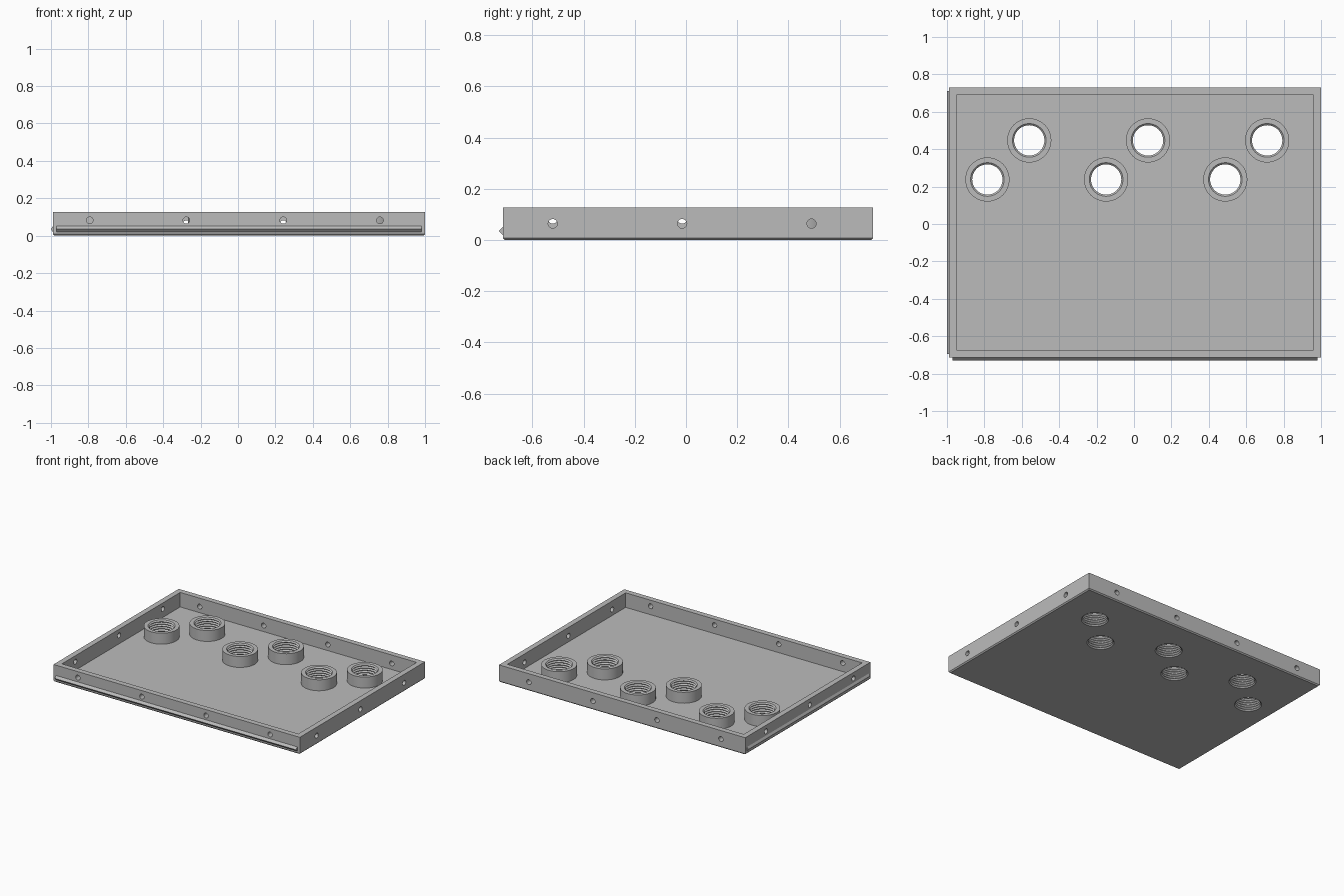
import bpy, bmesh, math
from mathutils import Matrix, Vector

cube = bpy.data.objects.get("Cube")
if cube:
    bpy.data.objects.remove(cube, do_unlink=True)

# One plain grey for the whole model
grey = bpy.data.materials.new("plain grey")
grey.use_nodes = True
colour = (0.5, 0.5, 0.5, 1)
grey.diffuse_color = colour
grey.node_tree.nodes["Principled BSDF"].inputs["Base Color"].default_value = colour

X0, X1, Y0, Y1, TOP = -0.99, 1.0, -0.715, 0.73, 0.126
WALL, FLOOR = 0.04, 0.02
BORE, BOSS, BOSS_TOP, SEGS = 0.09, 0.118, 0.1, 48


def make(name, bm):
    bmesh.ops.recalc_face_normals(bm, faces=bm.faces)
    mesh = bpy.data.meshes.new(name)
    bm.to_mesh(mesh)
    bm.free()
    mesh.materials.append(grey)
    obj = bpy.data.objects.new(name, mesh)
    bpy.context.scene.collection.objects.link(obj)
    return obj


def add_box(bm, lo, hi):
    lo, hi = Vector(lo), Vector(hi)
    m = Matrix.Translation((lo + hi) / 2) @ Matrix.Diagonal((*(hi - lo), 1))
    bmesh.ops.create_cube(bm, size=1, matrix=m)


def add_rod(bm, centre, axis, radius, length, segs):
    turn = Vector((0, 0, 1)).rotation_difference(Vector(axis)).to_matrix().to_4x4()
    bmesh.ops.create_cone(bm, cap_ends=True, segments=segs, radius1=radius,
                          radius2=radius, depth=length,
                          matrix=Matrix.Translation(centre) @ turn)


def select_only(obj):
    bpy.ops.object.select_all(action='DESELECT')
    obj.select_set(True)
    bpy.context.view_layer.objects.active = obj


def cut(obj, bm):
    cutter = make("cutter", bm)
    cutter.hide_render = True
    mod = obj.modifiers.new("cut", 'BOOLEAN')
    mod.operation, mod.solver, mod.object = 'DIFFERENCE', 'EXACT', cutter
    select_only(obj)
    bpy.ops.object.modifier_apply(modifier=mod.name)
    bpy.data.objects.remove(cutter, do_unlink=True)


def smooth(obj):
    select_only(obj)
    bpy.ops.object.shade_smooth_by_angle(angle=math.radians(30))


# Tray with a small chamfer around the underside
bm = bmesh.new()
add_box(bm, (X0, Y0, 0), (X1, Y1, TOP))
low = [e for e in bm.edges if all(v.co.z < 0.001 for v in e.verts)]
bmesh.ops.bevel(bm, geom=low, offset=0.008, segments=1, affect='EDGES')
tray = make("tray", bm)

bm = bmesh.new()
add_box(bm, (X0 + WALL, Y0 + WALL, FLOOR), (X1 - WALL, Y1 - WALL, 0.3))
cut(tray, bm)

# Bores in the floor and screw holes in the walls
bores = [(x + dx, y) for x in (-0.56, 0.075, 0.712)
         for dx, y in ((0, 0.447), (-0.224, 0.238))]
bm = bmesh.new()
for x, y in bores:
    add_rod(bm, (x, y, 0), (0, 0, 1), BORE, 0.1, SEGS)
for x in (-0.793, -0.276, 0.242, 0.759):
    for y, z in ((Y0, 0.082), (Y1, 0.064)):
        add_rod(bm, (x, y, z), (0, 1, 0), 0.018, 0.12, 24)
for y in (-0.52, -0.015, 0.49):
    for x, z in ((X0, 0.082), (X1, 0.064)):
        add_rod(bm, (x, y, z), (1, 0, 0), 0.018, 0.12, 24)
cut(tray, bm)
smooth(tray)


# Threaded bosses: a turned ring with a zigzag bore
turns = 6
pitch = BOSS_TOP / turns
profile = [(BOSS, FLOOR), (BOSS, BOSS_TOP)]
for i in range(turns):
    z = BOSS_TOP - i * pitch
    profile += [(BORE, z), (BORE - 0.009, z - pitch / 2)]
profile.append((BORE, 0))


def boss(name, x, y):
    bm = bmesh.new()
    rings = []
    for i in range(SEGS):
        a = math.tau * i / SEGS
        rings.append([bm.verts.new((x + r * math.cos(a), y + r * math.sin(a), z))
                      for r, z in profile])
    n = len(profile)
    for i, ring in enumerate(rings):
        after = rings[(i + 1) % SEGS]
        for j in range(n):
            k = (j + 1) % n
            bm.faces.new((ring[j], after[j], after[k], ring[k]))
    smooth(make(name, bm))


for i, (x, y) in enumerate(bores):
    boss(f"threaded_boss_{i + 1}", x, y)


# Triangular snap ridges along the front and right walls
def ridge(name, start, end, outward):
    bm = bmesh.new()
    ends = []
    for p in (start, end):
        ends.append([bm.verts.new(Vector((*p, z)) + Vector(outward) * d)
                     for d, z in ((0, 0.019), (1, 0.035), (0, 0.051))])
    a, b = ends
    bm.faces.new(a)
    bm.faces.new(b)
    for i in range(3):
        j = (i + 1) % 3
        bm.faces.new((a[i], a[j], b[j], b[i]))
    make(name, bm)


ridge("front_ridge", (-0.97, Y0), (0.98, Y0), (0, -0.015, 0))
ridge("right_ridge", (X0, -0.695), (X0, 0.71), (-0.01, 0, 0))
